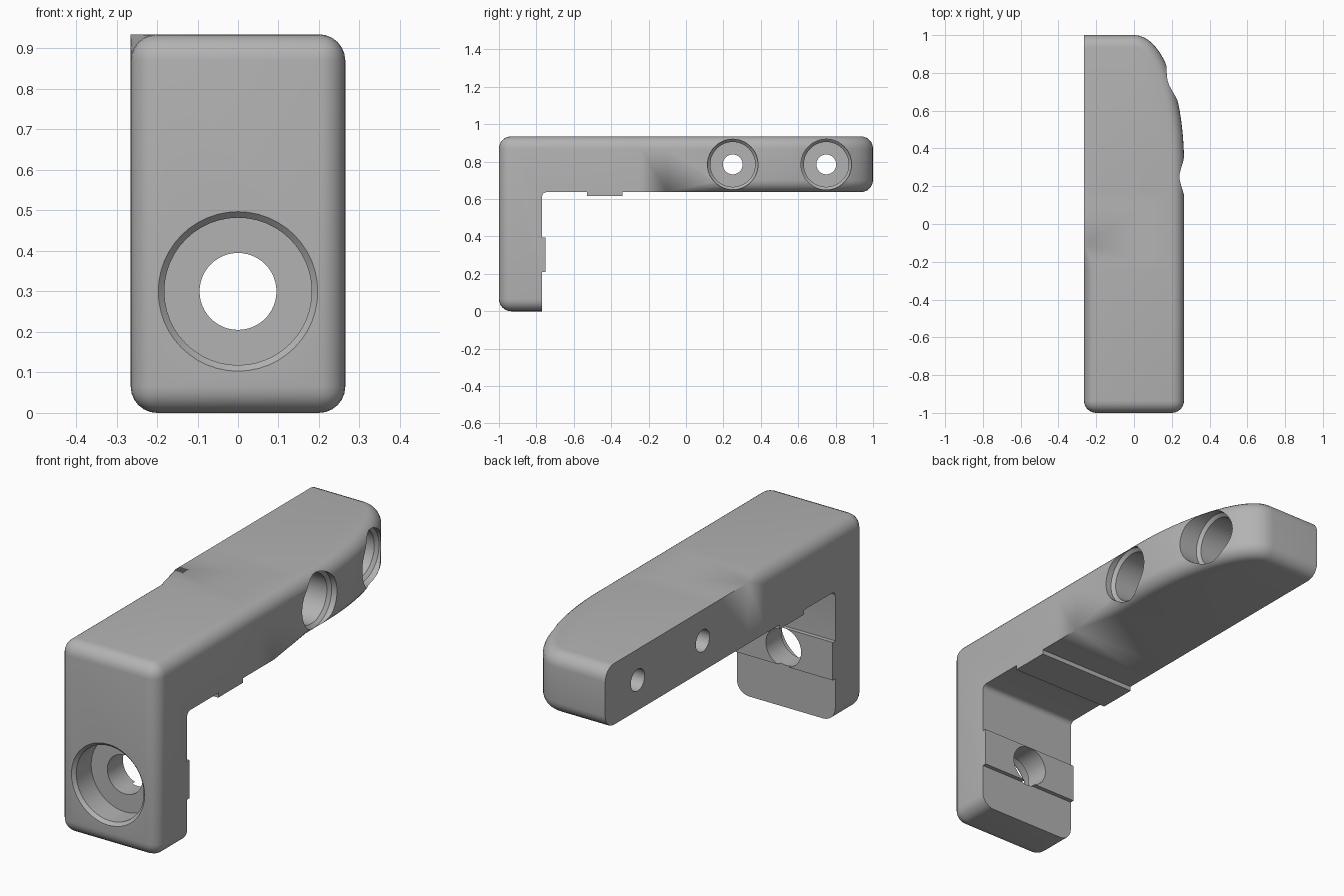
import bpy, bmesh, math
from mathutils import Vector
from mathutils.geometry import interpolate_bezier

cube = bpy.data.objects.get("Cube")
if cube:
    bpy.data.objects.remove(cube, do_unlink=True)

HALF, TOP, UNDER = 0.265, 0.935, 0.637   # half width, arm top, arm underside
ROUND, SEAM = 0.065, -0.1                # edge rounding, joint of the two halves


def prism(points, direction):
    """Extrude a closed outline into a solid."""
    bm = bmesh.new()
    face = bm.faces.new([bm.verts.new(p) for p in points])
    grown = bmesh.ops.extrude_face_region(bm, geom=[face])["geom"]
    moved = [v for v in grown if isinstance(v, bmesh.types.BMVert)]
    bmesh.ops.translate(bm, verts=moved, vec=direction)
    bmesh.ops.recalc_face_normals(bm, faces=bm.faces)
    return bm


def round_edges(bm, wanted):
    """Round each edge whose two ends both satisfy one of the tests."""
    edges = [e for e in bm.edges
             if any(all(test(v.co) for v in e.verts) for test in wanted)]
    bmesh.ops.bevel(bm, geom=edges, offset=ROUND, segments=6, profile=0.5,
                    affect='EDGES', clamp_overlap=False)


def fade_rounding(bm, ring_y, in_corner, corner):
    """Let a rounded edge run out into a sharp corner at the seam, then open it."""
    bmesh.ops.bisect_plane(bm, geom=bm.verts[:] + bm.edges[:] + bm.faces[:],
                           plane_co=(0, ring_y, 0), plane_no=(0, 1, 0))
    on_seam = lambda v: abs(v.co.y - SEAM) < 1e-4
    caps = [f for f in bm.faces if all(on_seam(v) for v in f.verts)]
    bmesh.ops.delete(bm, geom=caps, context='FACES_ONLY')
    for v in bm.verts:
        if on_seam(v) and in_corner(v.co):
            v.co = corner
    bmesh.ops.remove_doubles(bm, verts=bm.verts, dist=1e-4)


def near(a, b):
    return abs(a - b) < 1e-4


# Front half: L profile with a fillet inside the angle and two clamping pads
back, pad_y, pad_z, r = -0.77, -0.75, 0.615, 0.025
fillet = [(back + r - r * math.cos(a), UNDER - r + r * math.sin(a))
          for a in (math.radians(d) for d in range(0, 91, 18))]
profile = [(-1, 0), (back, 0), (back, 0.21), (pad_y, 0.21), (pad_y, 0.395),
           (back, 0.395)] + fillet + [
           (-0.53, UNDER), (-0.53, pad_z), (-0.34, pad_z), (-0.34, UNDER),
           (SEAM, UNDER), (SEAM, TOP), (-1, TOP)]
front = prism([(-HALF, y, z) for y, z in profile], (2 * HALF, 0, 0))
at_side = lambda c: near(abs(c.x), HALF)
round_edges(front, [
    lambda c: near(c.y, -1),
    lambda c: near(c.z, TOP) and near(c.x, HALF),
    lambda c: near(c.z, TOP) and near(c.x, -HALF),
    lambda c: near(c.z, 0) and near(c.x, HALF),
    lambda c: near(c.z, 0) and near(c.x, -HALF)])
fade_rounding(front, -0.24,
              lambda c: c.x < -HALF + ROUND + 0.001 and c.z > TOP - ROUND - 0.001,
              Vector((-HALF, SEAM, TOP)))

# Rear half: arm with a tapering curved outline
curve = [(0.265, 0.32), (0.265, 0.45), (0.25, 0.58), (0.225, 0.68),
         (0.185, 0.85), (0.11, 1.0), (0.0, 1.0)]
knots = [Vector((x, y, UNDER)) for x, y in curve]
sweep = interpolate_bezier(*knots[:4], 9)[:-1] + interpolate_bezier(*knots[3:], 13)
outline = [(-HALF, SEAM, UNDER), (HALF, SEAM, UNDER)] + list(sweep) + [(-HALF, 1, UNDER)]
arm = prism(outline, (0, 0, TOP - UNDER))
curved = lambda c: c.x > -HALF + 0.01 or near(c.y, 1)
round_edges(arm, [lambda c: near(c.z, TOP) and curved(c),
                  lambda c: near(c.z, UNDER) and curved(c)])
fade_rounding(arm, 0.17,
              lambda c: c.x > HALF - ROUND - 0.001 and c.z < UNDER + ROUND + 0.001,
              Vector((HALF, SEAM, UNDER)))

# Join both halves into one solid bracket
joined = bpy.data.meshes.new("bracket")
arm.to_mesh(joined)
front.from_mesh(joined)
bmesh.ops.remove_doubles(front, verts=front.verts, dist=1e-4)
bmesh.ops.recalc_face_normals(front, faces=front.faces)
front.to_mesh(joined)
arm.free()
front.free()
bracket = bpy.data.objects.new("bracket", joined)
bpy.context.collection.objects.link(bracket)

grey = bpy.data.materials.new("plain grey")
grey.use_nodes = True
grey.diffuse_color = (0.45, 0.45, 0.45, 1)
grey.node_tree.nodes["Principled BSDF"].inputs["Base Color"].default_value = grey.diffuse_color
joined.materials.append(grey)


def drill(name, steps, place):
    """Cut a stepped round hole; steps are (position along axis, radius)."""
    bm = bmesh.new()
    sides = 48
    rings = [[bm.verts.new(place(t, rad * math.cos(math.tau * i / sides),
                                 rad * math.sin(math.tau * i / sides)))
              for i in range(sides)] for t, rad in steps]
    for a, b in zip(rings, rings[1:]):
        for i in range(sides):
            j = (i + 1) % sides
            bm.faces.new((a[i], a[j], b[j], b[i]))
    bm.faces.new(rings[0])
    bm.faces.new(rings[-1])
    bmesh.ops.recalc_face_normals(bm, faces=bm.faces)
    mesh = bpy.data.meshes.new(name)
    bm.to_mesh(mesh)
    bm.free()
    mesh.materials.append(grey)
    cutter = bpy.data.objects.new(name, mesh)
    cutter.hide_render = True
    bpy.context.collection.objects.link(cutter)
    mod = bracket.modifiers.new(name, 'BOOLEAN')
    mod.operation, mod.solver, mod.object = 'DIFFERENCE', 'EXACT', cutter
    bpy.ops.object.modifier_apply(modifier=name)
    bpy.data.objects.remove(cutter, do_unlink=True)


bpy.ops.object.select_all(action='DESELECT')
bpy.context.view_layer.objects.active = bracket
bracket.select_set(True)

# Counterbored hole through the leg
drill("leg_hole", [(-1.05, 0.247), (-0.985, 0.182), (-0.87, 0.182),
                   (-0.87, 0.095), (-0.6, 0.095)],
      lambda t, u, v: (u, t, 0.3 + v))

# Two counterbored holes across the arm
for label, y, rim in (("front", 0.25, 0.235), ("rear", 0.75, 0.14)):
    drill(label + "_arm_hole", [(0.4, 0.135), (rim, 0.135), (rim - 0.015, 0.12),
                                (-0.13, 0.12), (-0.13, 0.053), (-0.4, 0.053)],
          lambda t, u, v, y=y: (t, y + u, 0.785 + v))

bpy.ops.object.shade_smooth_by_angle(angle=math.radians(30))
